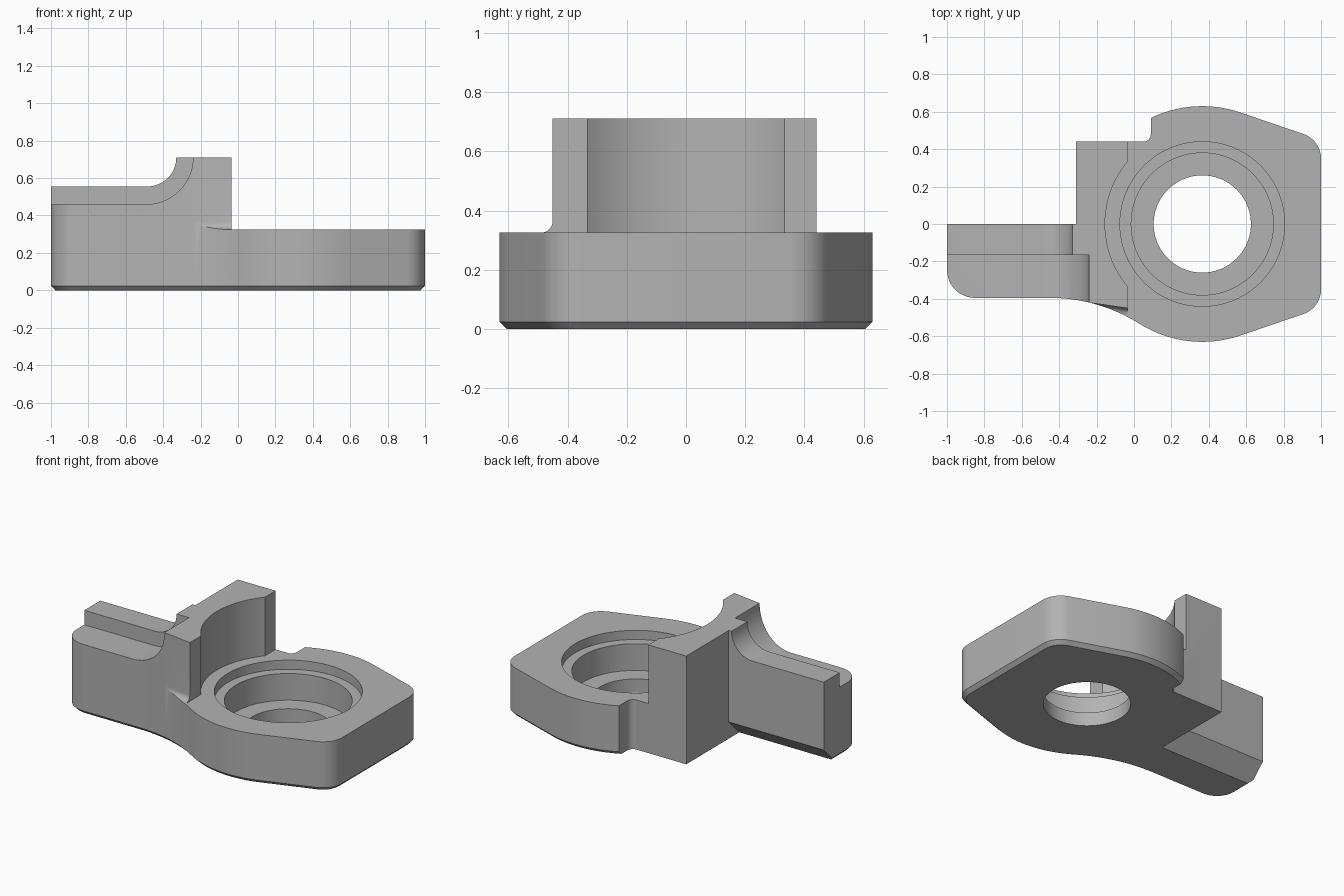
import bpy, bmesh
from math import sin, cos, radians, atan2, degrees, hypot
from mathutils import Vector

if "Cube" in bpy.data.objects:
    bpy.data.objects.remove(bpy.data.objects["Cube"])

BORE = (0.365, 0.0)      # bore centre
R = 0.63                 # rounded head radius
TOP, DECK = 0.71, 0.325  # wall top and deck heights


def arc(cx, cy, r, a0, a1, n):
    """Points along an arc, angles in degrees."""
    angles = [radians(a0 + (a1 - a0) * i / n) for i in range(n + 1)]
    return [(cx + r * cos(a), cy + r * sin(a)) for a in angles]


def prism(name, profile, w0, w1, place):
    """Extrude a 2D profile from w0 to w1; place(u, v, w) gives the 3D point."""
    bm = bmesh.new()
    ends = [[bm.verts.new(place(u, v, w)) for u, v in profile] for w in (w0, w1)]
    for ring in ends:
        bm.faces.new(ring)
    for i in range(len(profile)):
        j = (i + 1) % len(profile)
        bm.faces.new((ends[0][i], ends[0][j], ends[1][j], ends[1][i]))
    bmesh.ops.recalc_face_normals(bm, faces=bm.faces)
    mesh = bpy.data.meshes.new(name)
    bm.to_mesh(mesh)
    bm.free()
    obj = bpy.data.objects.new(name, mesh)
    bpy.context.collection.objects.link(obj)
    return obj


def upright(u, v, w):
    return (u, v, w)


def along_y(u, v, w):
    return (u, w, v)


def along_x(u, v, w):
    return (w, u, v)


# Plan outline: arm, concave blend, round head, tapered end, notch, wall back
neck = (-0.45, -1.295)
blend = degrees(atan2(-neck[1], BORE[0] - neck[0]))
taper = 71.2
outline = [(-1, 0)]
outline += arc(-0.85, -0.245, 0.15, 180, 270, 12)
outline += arc(*neck, 0.9, 90, blend, 16)
outline += arc(*BORE, R, 180 + blend, 360 - taper, 20)[1:]
outline += arc(0.86, -0.349, 0.14, -taper, 0, 12)
outline += arc(0.86, 0.349, 0.14, 0, taper, 12)
outline += arc(*BORE, R, taper, 115.9, 18)
outline += arc(0.05, 0.48, 0.04, 0, -90, 8)
outline += [(-0.31, 0.44), (-0.31, 0)]
body = prism("bracket_body", outline, 0, TOP, upright)

# Thin chamfer under the front, the ends and the round head
bm = bmesh.new()
bm.from_mesh(body.data)
rim = []
for e in bm.edges:
    mid = (e.verts[0].co + e.verts[1].co) / 2
    if mid.z < 0.001 and (mid.y < -0.01 or mid.x > 0.0915):
        rim.append(e)
bmesh.ops.bevel(bm, geom=rim, offset=0.024, segments=1, affect='EDGES')
bm.to_mesh(body.data)
bm.free()

cutters = []

# Open space above the deck
cutters.append(prism("deck_cut", [(-0.035, -1), (2, -1), (2, 1), (-0.035, 1)],
                     DECK, 1, upright))

# Hollow in the wall, two counterbores and the through bore
for name, r, bottom in (("wall_hollow", 0.52, DECK), ("wide_counterbore", 0.44, 0.265),
                        ("deep_counterbore", 0.38, 0.09), ("through_bore", 0.26, -0.1)):
    cutters.append(prism(name, arc(*BORE, r, 0, 360, 96)[:-1], bottom, 1, upright))

# Rail and shelf on top of the arm, each sweeping up into the wall
for name, x, level, y0, y1 in (("rail_cut", -0.33, 0.555, -0.17, 0.05),
                               ("shelf_cut", -0.24, 0.46, -0.8, -0.165)):
    r = TOP - level
    profile = [(-1.2, 1), (-1.2, level)] + arc(x - r, TOP, r, -90, 0, 16) + [(x, 1)]
    cutters.append(prism(name, profile, y0, y1, along_y))

# Wide chamfer under the back of the arm
c = 0.11
cutters.append(prism("arm_chamfer_cut", [(-c - 0.1, -0.1), (0.1, -0.1), (0.1, c + 0.1)],
                     -1.2, -0.31, along_x))

# Wall front, set back from the head with a small fillet on the deck
start = Vector((-0.25, -0.419, 0))
run = Vector((0.215, -0.031, 0)).normalized()
out = Vector((run.y, -run.x, 0))
f = 0.04
profile = [(0, 1)] + arc(f, DECK + f, f, 180, 270, 8) + [(0.4, DECK), (0.4, 1)]
cutters.append(prism("wall_front_cut", profile, 0, 0.3,
                     lambda u, v, w: start + run * w + out * u + Vector((0, 0, v))))

# Apply the cuts
bpy.context.view_layer.objects.active = body
for cutter in cutters:
    cutter.hide_render = True
    mod = body.modifiers.new(cutter.name, 'BOOLEAN')
    mod.operation = 'DIFFERENCE'
    mod.solver = 'EXACT'
    mod.object = cutter
    bpy.ops.object.modifier_apply(modifier=mod.name)
for cutter in cutters:
    bpy.data.objects.remove(cutter)

# Plain grey finish
grey = bpy.data.materials.new("machined_grey")
grey.use_nodes = True
colour = (0.45, 0.45, 0.45, 1)
grey.diffuse_color = colour
grey.node_tree.nodes["Principled BSDF"].inputs["Base Color"].default_value = colour
body.data.materials.clear()
body.data.materials.append(grey)

bpy.ops.object.select_all(action='DESELECT')
body.select_set(True)
bpy.ops.object.shade_smooth_by_angle(angle=radians(25))
